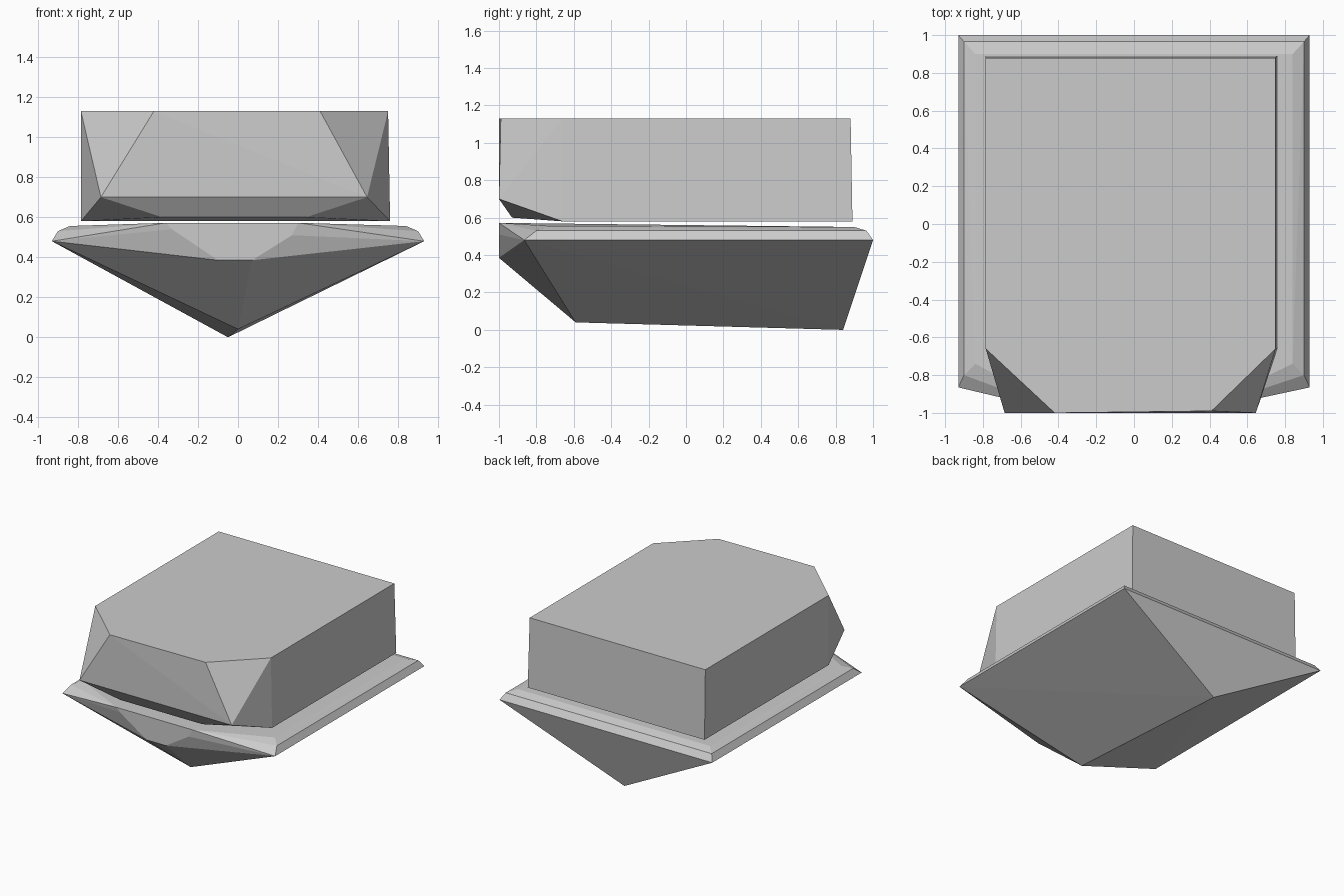
import bpy, bmesh
from math import radians

if "Cube" in bpy.data.objects:
    bpy.data.objects.remove(bpy.data.objects["Cube"])


def hull(name, points):
    """Closed flat-faced solid spanning the given corner points."""
    bm = bmesh.new()
    for p in points:
        bm.verts.new(p)
    res = bmesh.ops.convex_hull(bm, input=bm.verts[:])
    loose = [v for v in bm.verts if not v.link_faces]
    bmesh.ops.delete(bm, geom=loose, context='VERTS')
    # merge coplanar triangles into clean facets
    bmesh.ops.dissolve_limit(bm, angle_limit=radians(0.8),
                             verts=bm.verts[:], edges=bm.edges[:])
    bmesh.ops.recalc_face_normals(bm, faces=bm.faces[:])
    mesh = bpy.data.meshes.new(name)
    bm.to_mesh(mesh)
    bm.free()
    obj = bpy.data.objects.new(name, mesh)
    bpy.context.collection.objects.link(obj)
    return obj


def ring(hx, y0, y1, z0, z1):
    """Four corners of a rectangle that slopes from front z0 to back z1."""
    return [(s * hx, y, z) for s in (-1, 1) for y, z in ((y0, z0), (y1, z1))]


# Upper block with cut front corners and an undercut front edge
top = [(-0.785, 0.88, 1.13), (0.75, 0.88, 1.13), (0.75, -0.66, 1.13),
       (0.41, -0.99, 1.13), (-0.42, -1.0, 1.13), (-0.785, -0.66, 1.13)]
front = [(-0.685, -1.0, 0.70), (0.645, -1.0, 0.70),
         (-0.38, -0.93, 0.60), (0.34, -0.93, 0.60)]
base = [(x, y, 0.58) for x in (-0.785, 0.76) for y in (-0.66, 0.89)]
hull("upper_block", top + front + base)

# Lower wedge: bevelled rim, pointed keel and small front facet
rim = (ring(0.93, -0.865, 1.0, 0.48, 0.48)
       + ring(0.90, -0.80, 0.965, 0.53, 0.53)
       + ring(0.84, -0.74, 0.90, 0.556, 0.55))
nose = [(-0.36, -1.0, 0.572), (0.30, -1.0, 0.572),
        (-0.33, -1.0, 0.54), (0.27, -1.0, 0.51),
        (-0.10, -1.0, 0.385), (0.07, -1.0, 0.385)]
keel = [(-0.05, 0.84, 0.0), (0.0, -0.59, 0.04)]
hull("lower_wedge", rim + nose + keel)
